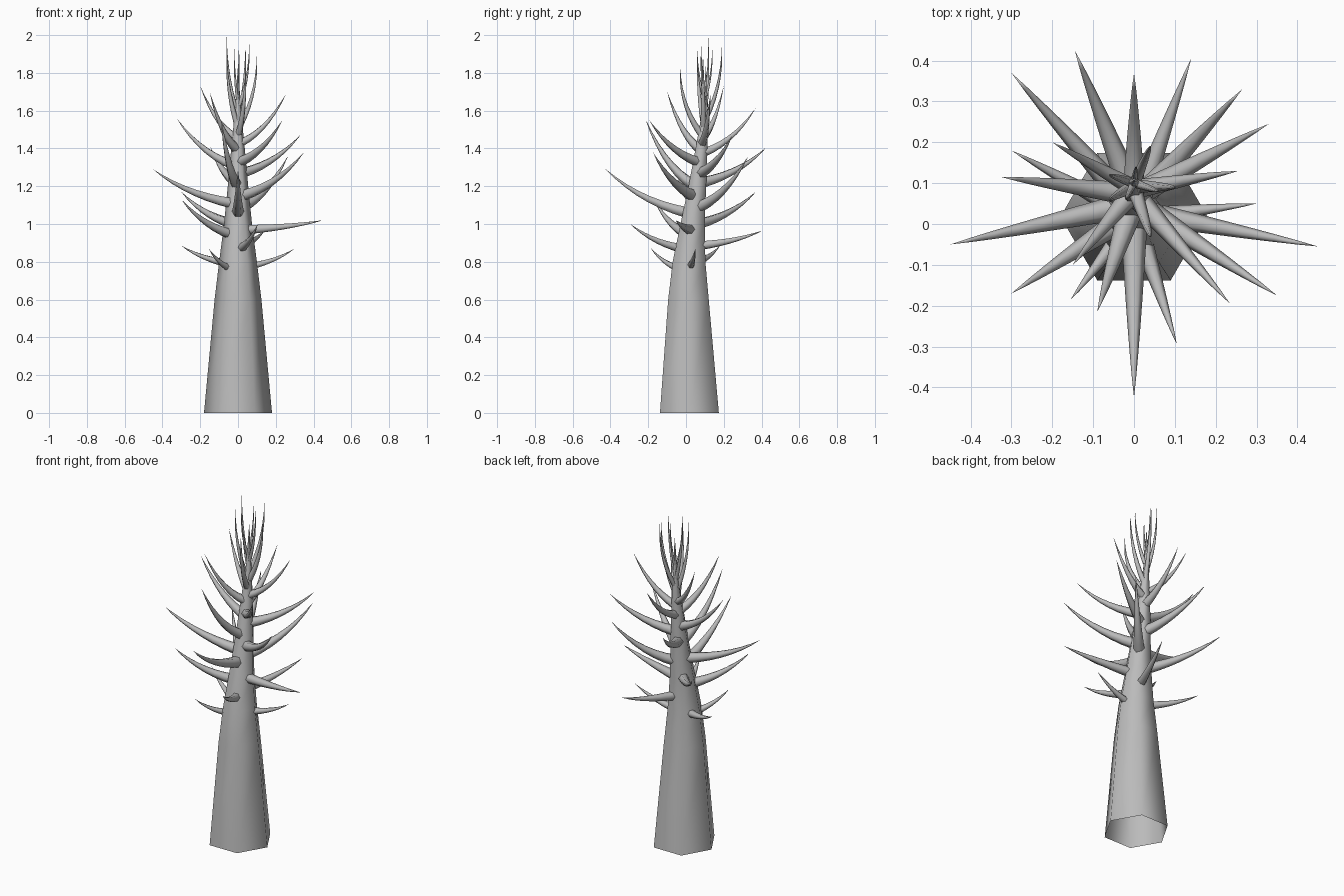
import bpy, bmesh, math
from mathutils import Vector

if "Cube" in bpy.data.objects:
    bpy.data.objects.remove(bpy.data.objects["Cube"])

bark = bpy.data.materials.new("grey bark")
bark.diffuse_color = (0.5, 0.5, 0.5, 1)
bark.use_nodes = True
bark.node_tree.nodes["Principled BSDF"].inputs["Base Color"].default_value = bark.diffuse_color

# Trunk profile: height, radius, centre y
TRUNK = [(0, .18, .018), (.6, .124, .013), (.8, .1, .016), (1.0, .074, .035),
         (1.2, .054, .06), (1.4, .036, .082), (1.6, .016, .1), (1.8, .003, .105)]


def trunk_at(z):
    for (z0, r0, y0), (z1, r1, y1) in zip(TRUNK, TRUNK[1:]):
        if z <= z1:
            t = (z - z0) / (z1 - z0)
            return r0 + (r1 - r0) * t, y0 + (y1 - y0) * t
    return TRUNK[-1][1:]


def skin(bm, rings, tip=None):
    # join equal rings of points with quads, optionally closing to a point
    vs = [[bm.verts.new(p) for p in ring] for ring in rings]
    n = len(vs[0])
    for a, b in zip(vs, vs[1:]):
        for i in range(n):
            j = (i + 1) % n
            bm.faces.new((a[i], a[j], b[j], b[i]))
    if tip is not None:
        t = bm.verts.new(tip)
        for i in range(n):
            bm.faces.new((vs[-1][i], vs[-1][(i + 1) % n], t))


def finish(bm, name):
    for f in bm.faces:
        f.smooth = True
    me = bpy.data.meshes.new(name)
    bm.to_mesh(me)
    bm.free()
    me.materials.append(bark)
    bpy.context.collection.objects.link(bpy.data.objects.new(name, me))


def branch(name, base_z, tip, rad, out=.58, up=.25):
    # tapered branch along a curve that leaves the trunk and bends upward
    tip = Vector(tip)
    r, cy = trunk_at(base_z)
    axis = Vector((0, cy, base_z))
    d = tip - axis
    flat = Vector((d.x, d.y, 0))
    p0 = axis + flat.normalized() * r * .5
    e = tip - p0
    p1 = p0 + Vector((e.x * out, e.y * out, e.z * up))
    side = Vector((-flat.y, flat.x, 0)).normalized()
    rings, steps = [], 7
    for k in range(steps):
        t = k / steps
        c = p0 * (1 - t) ** 2 + p1 * 2 * t * (1 - t) + tip * t * t
        tan = ((p1 - p0) * (1 - t) + (tip - p1) * t).normalized()
        upv = tan.cross(side)
        w = rad * (1 - t) ** .9
        rings.append([c + (side * math.cos(a) - upv * math.sin(a)) * w
                      for a in (math.tau * i / 6 for i in range(6))])
    bm = bmesh.new()
    skin(bm, rings, tip)
    bmesh.ops.recalc_face_normals(bm, faces=bm.faces)
    finish(bm, name)


# Six-sided trunk, open at the bottom
bm = bmesh.new()
skin(bm, [[(r * math.cos(math.tau * i / 6), cy + r * math.sin(math.tau * i / 6), z)
           for i in range(6)] for z, r, cy in TRUNK], (0, .105, 1.84))
finish(bm, "trunk")

# Spiral of branches: base height, tip, thickness
BRANCHES = [
    (.76, (-.155, -.185, .87), .021), (.775, (.30, .05, .87), .022),
    (.79, (-.30, .18, .885), .024), (.87, (.105, -.295, 1.0), .026),
    (.885, (.14, .405, .965), .027), (.945, (-.30, -.17, 1.13), .029),
    (.97, (.45, -.055, 1.02), .029), (1.0, (-.30, .37, 1.17), .030),
    (1.06, (0, -.425, 1.29), .033), (1.09, (.265, .33, 1.36), .031),
    (1.11, (-.45, -.05, 1.29), .031), (1.15, (.35, -.175, 1.38), .031),
    (1.22, (-.145, .425, 1.405), .031), (1.21, (-.09, -.215, 1.555), .031),
    (1.27, (.33, .245, 1.47), .029), (1.31, (-.325, .115, 1.56), .028),
    (1.33, (.235, -.195, 1.55), .027), (1.38, (0, .37, 1.615), .026),
    (1.40, (-.15, -.10, 1.70), .025), (1.43, (.255, .13, 1.69), .023),
    (1.46, (-.20, .20, 1.73), .021)]
for i, (z, tip, rad) in enumerate(BRANCHES):
    branch(f"branch_{i + 1}", z, tip, rad)

# Thin crown shoots that sweep out and then straight up
SHOOTS = [(1.48, (.04, -.03, 1.83), .018), (1.52, (.10, .09, 1.90), .016),
          (1.54, (-.06, .06, 1.93), .015), (1.56, (.04, .19, 1.95), .014),
          (1.60, (-.06, .12, 2.0), .012), (1.63, (.06, .08, 1.96), .011),
          (1.66, (-.02, .06, 1.93), .009), (1.68, (.005, .14, 1.95), .008)]
for i, (z, tip, rad) in enumerate(SHOOTS):
    branch(f"crown_shoot_{i + 1}", z, tip, rad, 1.05, .45)
